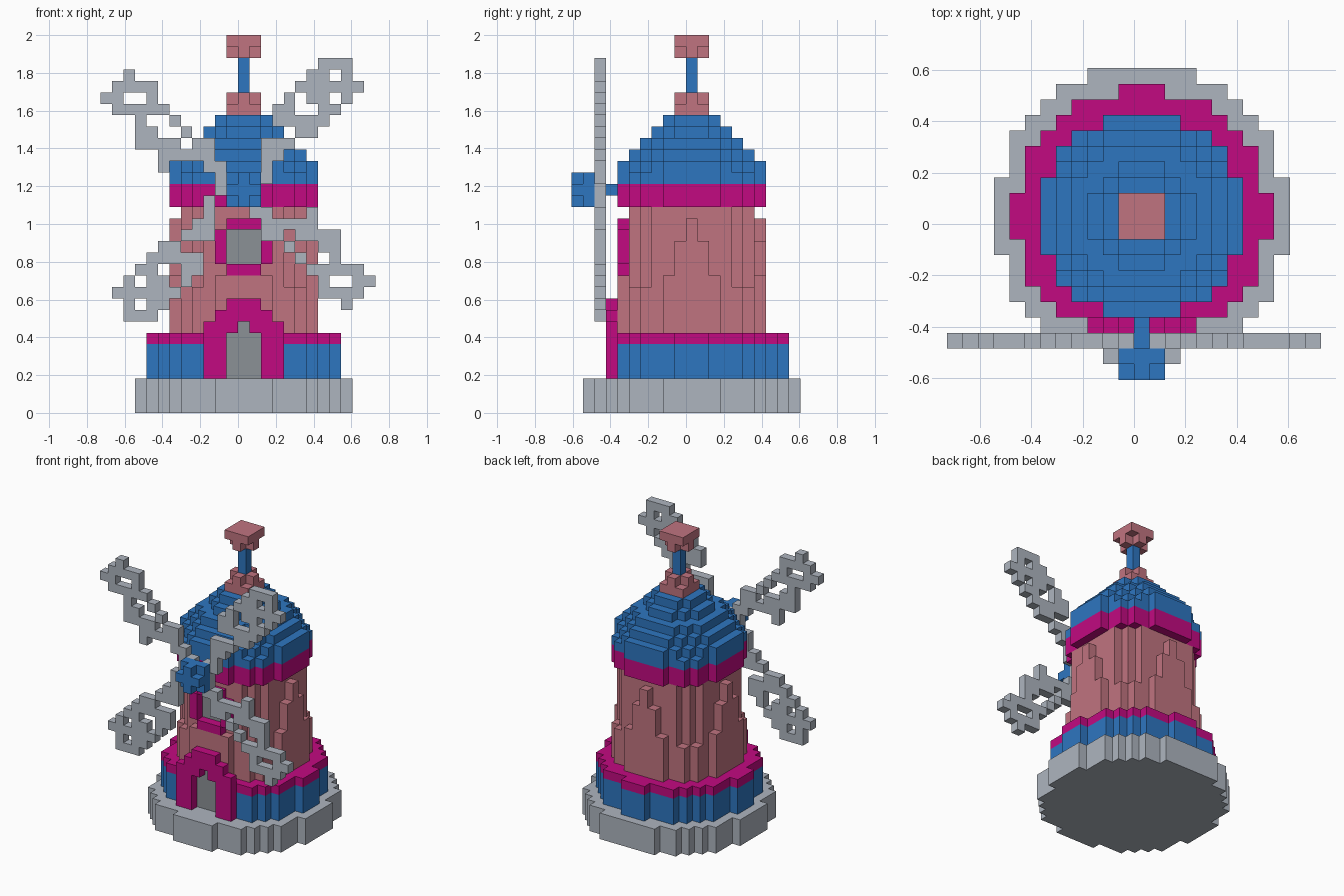
import bpy
import bmesh
from mathutils import Vector

if "Cube" in bpy.data.objects:
    bpy.data.objects.remove(bpy.data.objects["Cube"], do_unlink=True)

UNIT = 2 / 33  # edge of one building block


def material(name, rgb):
    mat = bpy.data.materials.new(name)
    mat.use_nodes = True
    mat.diffuse_color = (*rgb, 1)
    mat.node_tree.nodes["Principled BSDF"].inputs["Base Color"].default_value = (*rgb, 1)
    return mat


STONE = material("pale grey", (0.42, 0.46, 0.52))
BLUE = material("blue", (0.027, 0.18, 0.53))
MAGENTA = material("magenta", (0.54, 0.003, 0.22))
PINK = material("dusty pink", (0.53, 0.174, 0.216))
PANE = material("dark grey", (0.26, 0.285, 0.305))

parts = {}   # part name -> material
owner = {}   # block cell -> part name


def add(name, mat, cells):
    """Claim cells for a part; later parts replace earlier ones."""
    parts[name] = mat
    for cell in cells:
        owner[cell] = name


def box(xs, ys, zs):
    return {(x, y, z) for x in xs for y in ys for z in zs}


def span(half):
    return range(-half, half + 1)


def disc(radius, z, front=-20):
    n = int(radius)
    return {(x, y, z) for x in span(n) for y in span(n)
            if x * x + y * y <= radius * radius and y >= front}


def discs(radius, zs, front=-20):
    return set().union(*(disc(radius, z, front) for z in zs))


def plus(z):
    return disc(1, z)


# Round foundation and skirt
add("foundation", STONE, discs(9.45, range(3)) | box(span(3), [9], range(3)))
add("skirt", BLUE, discs(8.1, range(3, 6), -6))
add("skirt_trim", MAGENTA, disc(8.1, 6, -6))

# Tapering tower, cap band and stepped dome
for z in range(7, 18):
    add("tower", PINK, disc(6 + 0.075 * (16 - z) + 0.001, z))
add("cap_band", MAGENTA, discs(6.45, range(18, 20)))
for i, radius in enumerate((6.45, 6.35, 5.45, 4.5, 3.5, 2.3)):
    add("dome", BLUE, disc(radius, 20 + i))

# Finial
add("finial_base", PINK, box(span(1), span(1), [26]) | plus(27))
add("finial_pole", BLUE, box([0], [0], range(28, 31)))
add("finial_top", PINK, plus(31) | box(span(1), span(1), [32]))

# Door with its stepped surround
door = box(span(1), [-6], range(3, 7)) | {(0, -6, 7)}
add("door", PANE, door)
surround = (box(span(3), [-7], range(3, 8)) | box(span(2), [-7], [8])
            | box(span(1), [-7], [9]))
add("door_surround", MAGENTA, surround - {(x, -7, z) for x, y, z in door})

# Window set one block into the tower
for cell in box(span(2), [-6], range(12, 17)):
    owner.pop(cell, None)
add("window", PANE, box(span(1), [-5], range(13, 16)))
add("window_frame", MAGENTA, box([-2, 2], [-6], range(13, 16))
    | box(span(1), [-6], [12, 16]))

# Sail lattices, drawn from the top row down
RIGHT_SAIL = (30, 2, (
    ".....###.",
    "....##.#.",
    "...######",
    "..#.##.#.",
    ".##..##..",
    ".#####...",
    "...##....",
    "###......",
    "##.......",
    "#........",
    "#........",
))
LEFT_SAIL = (29, -12, (
    "..#........",
    ".####......",
    "##..#......",
    ".#####.....",
    "...#..#....",
    "...##..#...",
    "...####.##.",
    ".....#####.",
    ".....#...##",
    "..........#",
    "..........#",
))
for side, (top, left, rows) in (("right", RIGHT_SAIL), ("left", LEFT_SAIL)):
    cells = {(left + c, -8, top - r) for r, row in enumerate(rows)
             for c, mark in enumerate(row) if mark == "#"}
    add("upper_sail_" + side, STONE, cells)
    # the opposite sail is the same one after half a turn
    add("lower_sail_opposite_" + side, STONE, {(-1 - x, y, 38 - z) for x, y, z in cells})

# Hub and axle
add("sail_crosspiece", STONE, box([-1, 1], [-8], [18, 20]))
add("axle", BLUE, box([0], [-8, -7], [19]) | {(-1, -8, 19)})
add("hub", BLUE, box(span(1), [-9], range(18, 21))
    | {(x, -10, 19 + z) for x, z, _ in plus(0)})

# Skin each part with the block sides that are exposed
SIDES = [Vector([s if i == axis else 0 for i in range(3)])
         for axis in range(3) for s in (-1, 1)]

for name, mat in parts.items():
    bm = bmesh.new()
    for cell, part in owner.items():
        if part != name:
            continue
        middle = Vector(cell) + Vector((0.5, 0.5, 0.5))
        for n in SIDES:
            if tuple(int(a + b) for a, b in zip(cell, n)) in owner:
                continue
            u = Vector((n.y, n.z, n.x)) / 2
            v = n.cross(u)
            face = middle + n / 2
            bm.faces.new([bm.verts.new((face + d) * UNIT)
                          for d in (u + v, v - u, -u - v, u - v)])
    bmesh.ops.remove_doubles(bm, verts=bm.verts, dist=0.001)
    # merge flat runs of block sides
    bmesh.ops.dissolve_limit(bm, angle_limit=0.01, verts=bm.verts, edges=bm.edges)
    mesh = bpy.data.meshes.new(name)
    bm.to_mesh(mesh)
    bm.free()
    mesh.materials.append(mat)
    bpy.context.collection.objects.link(bpy.data.objects.new(name, mesh))
